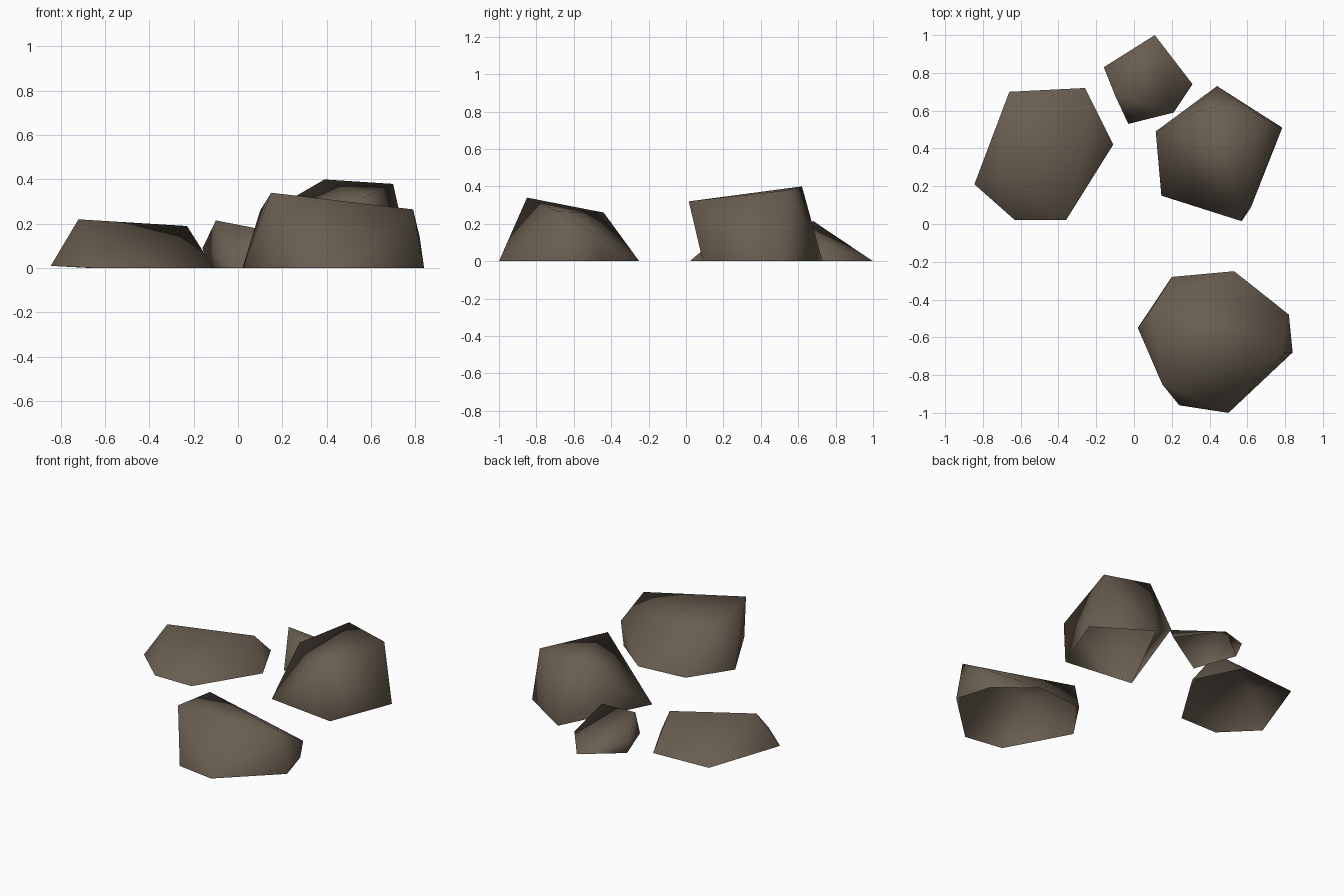
import bpy, bmesh

if "Cube" in bpy.data.objects:
    bpy.data.objects.remove(bpy.data.objects["Cube"])

# One earthy stone colour
stone = bpy.data.materials.new("brown_stone")
stone.diffuse_color = (0.14, 0.11, 0.08, 1.0)
stone.use_nodes = True
stone.node_tree.nodes["Principled BSDF"].inputs["Base Color"].default_value = stone.diffuse_color


def rock(name, base, upper):
    """Faceted boulder: convex hull of a ground outline and a few upper corners, open below."""
    bm = bmesh.new()
    for x, y in base:
        bm.verts.new((x, y, 0.0))
    for p in upper:
        bm.verts.new(p)
    hull = bmesh.ops.convex_hull(bm, input=bm.verts[:])
    loose = {g for g in hull["geom_interior"] + hull["geom_unused"]
             if isinstance(g, bmesh.types.BMVert)}
    bmesh.ops.delete(bm, geom=list(loose), context='VERTS')
    bmesh.ops.recalc_face_normals(bm, faces=bm.faces[:])
    # Remove the underside
    under = [f for f in bm.faces if all(v.co.z < 0.02 for v in f.verts)]
    bmesh.ops.delete(bm, geom=under, context='FACES')
    for f in bm.faces:
        f.smooth = True
    mesh = bpy.data.meshes.new(name)
    bm.to_mesh(mesh)
    bm.free()
    mesh.materials.append(stone)
    bpy.context.collection.objects.link(bpy.data.objects.new(name, mesh))


# Low ridge-topped rock on the left
rock("left_rock",
     [(-0.63, 0.02), (-0.36, 0.02), (-0.11, 0.42), (-0.26, 0.72), (-0.66, 0.70)],
     [(-0.845, 0.21, 0.01), (-0.72, 0.28, 0.22), (-0.23, 0.50, 0.19)])

# Small wedge at the back
rock("small_back_rock",
     [(-0.03, 0.53), (0.31, 0.74), (0.11, 1.0), (-0.13, 0.81)],
     [(-0.16, 0.83, 0.09), (-0.10, 0.68, 0.215), (0.21, 0.59, 0.155)])

# Tall overhanging rock on the right
rock("right_rock",
     [(0.145, 0.15), (0.62, 0.09), (0.785, 0.51), (0.44, 0.73)],
     [(0.115, 0.49, 0.24), (0.57, 0.015, 0.32), (0.39, 0.62, 0.40), (0.70, 0.55, 0.38)])

# Broad rock in front
rock("front_rock",
     [(0.24, -0.96), (0.50, -1.0), (0.84, -0.68), (0.77, -0.44),
      (0.53, -0.25), (0.20, -0.28), (0.02, -0.55)],
     [(0.82, -0.48, 0.14), (0.15, -0.85, 0.34), (0.10, -0.44, 0.26), (0.79, -0.68, 0.265)])
